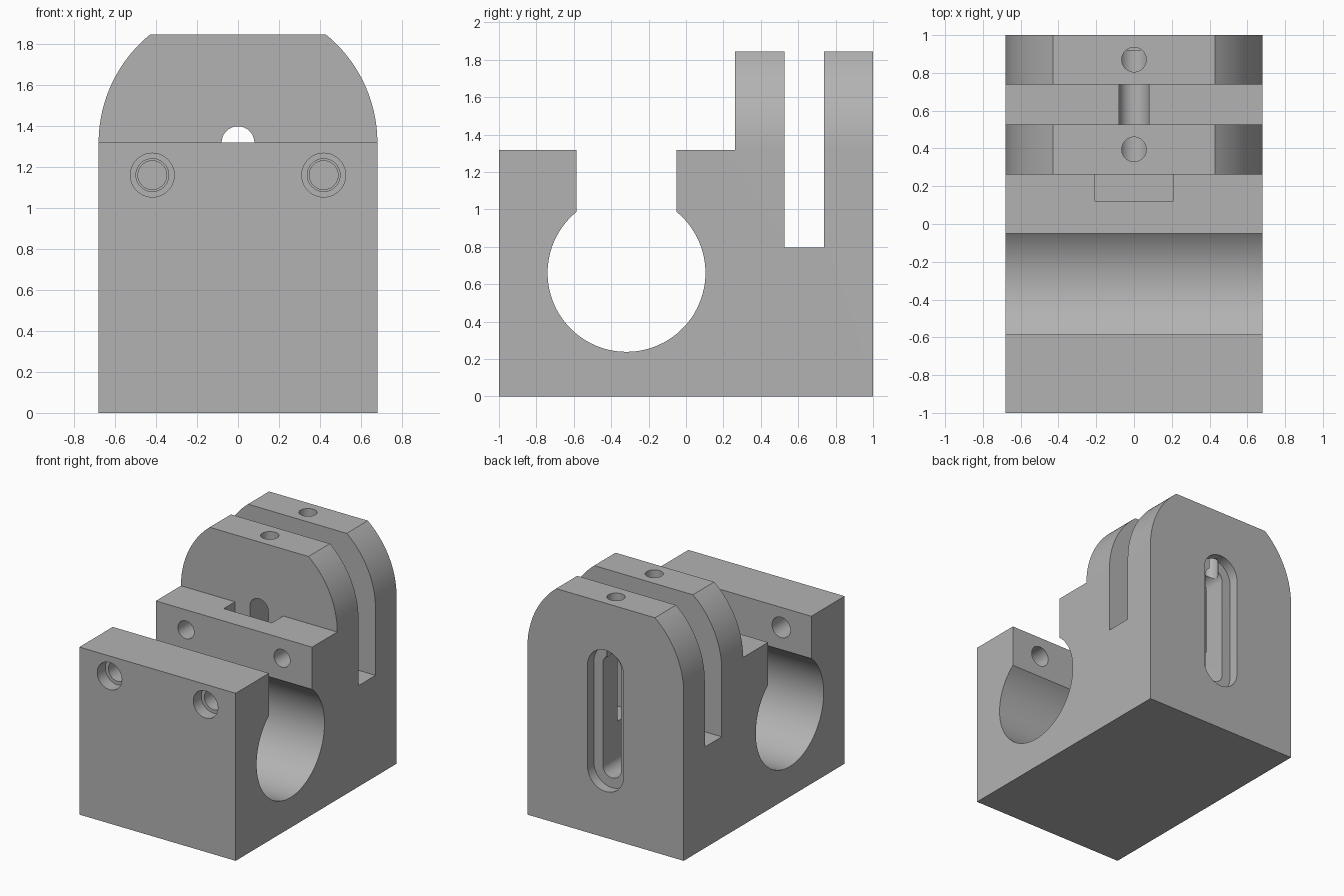
import bpy, bmesh, math
from mathutils import Matrix

if "Cube" in bpy.data.objects:
    bpy.data.objects.remove(bpy.data.objects["Cube"], do_unlink=True)

grey = bpy.data.materials.new("plain grey")
grey.use_nodes = True
colour = (0.45, 0.45, 0.45, 1)
grey.diffuse_color = colour
grey.node_tree.nodes["Principled BSDF"].inputs["Base Color"].default_value = colour

HALF_WIDTH, TOP, STEP = 0.68, 1.845, 1.318


def arc(cx, cz, r, start, end, steps):
    angles = [math.radians(start + (end - start) * i / steps) for i in range(steps + 1)]
    return [(cx + r * math.cos(a), cz + r * math.sin(a)) for a in angles]


def prism(name, outline, axis, low, high):
    """Extrude an outline of (y, z) along x, or of (x, z) along y."""
    bm = bmesh.new()
    place = (lambda u, v: (low, u, v)) if axis == "x" else (lambda u, v: (u, low, v))
    face = bm.faces.new([bm.verts.new(place(u, v)) for u, v in outline])
    made = bmesh.ops.extrude_face_region(bm, geom=[face])["geom"]
    move = (high - low, 0, 0) if axis == "x" else (0, high - low, 0)
    bmesh.ops.translate(bm, vec=move, verts=[g for g in made if isinstance(g, bmesh.types.BMVert)])
    bmesh.ops.recalc_face_normals(bm, faces=bm.faces)
    return finish(name, bm)


def finish(name, bm):
    mesh = bpy.data.meshes.new(name)
    bm.to_mesh(mesh)
    bm.free()
    mesh.materials.append(grey)
    obj = bpy.data.objects.new(name, mesh)
    bpy.context.collection.objects.link(obj)
    return obj


def upright_hole(name, y, r, low, high):
    bm = bmesh.new()
    bmesh.ops.create_cone(bm, cap_ends=True, segments=40, radius1=r, radius2=r,
                          depth=high - low, matrix=Matrix.Translation((0, y, (low + high) / 2)))
    return finish(name, bm)


def round_hole(name, x, z, r, low, high):
    return prism(name, arc(x, z, r, 0, 360, 40)[:-1], "y", low, high)


def long_slot(name, r, low, high):
    outline = arc(0, STEP, r, 0, 180, 20) + arc(0, 0.52, r, 180, 360, 20)
    return prism(name, outline, "y", low, high)


# Body: side profile with round clamp bore, open neck and two rear plates
bore_y, bore_z, bore_r = -0.318, 0.66, 0.422
lip = math.degrees(math.acos(0.268 / bore_r))
profile = [(-1, 0), (1, 0), (1, TOP), (0.738, TOP), (0.738, 0.795), (0.527, 0.795),
           (0.527, TOP), (0.262, TOP), (0.262, STEP), (-0.05, STEP)]
profile += arc(bore_y, bore_z, bore_r, lip, -180 - lip, 72)
profile += [(-0.586, STEP), (-1, STEP)]
body = prism("clamp_body", profile, "x", -HALF_WIDTH, HALF_WIDTH)

cutters = []


def cut(cutter, operation="DIFFERENCE"):
    mod = body.modifiers.new(cutter.name, "BOOLEAN")
    mod.operation, mod.solver, mod.object = operation, "EXACT", cutter
    cutters.append(cutter)


# Rounded shoulders of the rear plates
flat = math.degrees(math.asin((TOP - STEP) / HALF_WIDTH))
for side, name in ((1, "left"), (-1, "right")):
    edge = [(side * x, z) for x, z in arc(0, STEP, HALF_WIDTH, 0, flat, 24)]
    outline = edge + [(edge[-1][0], TOP + 0.1), (side * 0.8, TOP + 0.1), (side * 0.8, STEP)]
    cut(prism(name + "_shoulder_cutter", outline, "y", 0.2, 1.1))

# Rear adjustment slot with its recess, and the square pocket in front of it
cut(long_slot("slot_cutter", 0.08, 0.2, 1.1))
cut(long_slot("slot_recess_cutter", 0.157, 0.92, 1.1))
pocket = [(-0.21, 0.32), (0.21, 0.32), (0.21, STEP + 0.1), (-0.21, STEP + 0.1)]
cut(prism("pocket_cutter", pocket, "y", 0.122, 0.262))

# Set screw holes down through the plates
for y, name in ((0.395, "front"), (0.87, "rear")):
    cut(upright_hole(name + "_set_screw_cutter", y, 0.065, STEP, TOP + 0.1))

# Clamp screw holes: countersunk in the front jaw, blind in the back jaw
for x, name in ((0.418, "left"), (-0.418, "right")):
    cut(round_hole(name + "_screw_head_cutter", x, 1.16, 0.107, -1.1, -0.9))
    cut(round_hole(name + "_screw_cutter", x, 1.16, 0.08, -1.05, -0.4))
    cut(round_hole(name + "_thread_cutter", x, 1.16, 0.07, -0.3, 0.2))

# Bake the cuts and remove the cutters
graph = bpy.context.evaluated_depsgraph_get()
baked = bpy.data.meshes.new_from_object(body.evaluated_get(graph))
body.modifiers.clear()
body.data = baked
baked.name = "clamp_body"
for cutter in cutters:
    bpy.data.objects.remove(cutter, do_unlink=True)

bpy.ops.object.select_all(action="DESELECT")
body.select_set(True)
bpy.context.view_layer.objects.active = body
bpy.ops.object.shade_smooth_by_angle(angle=math.radians(25))
